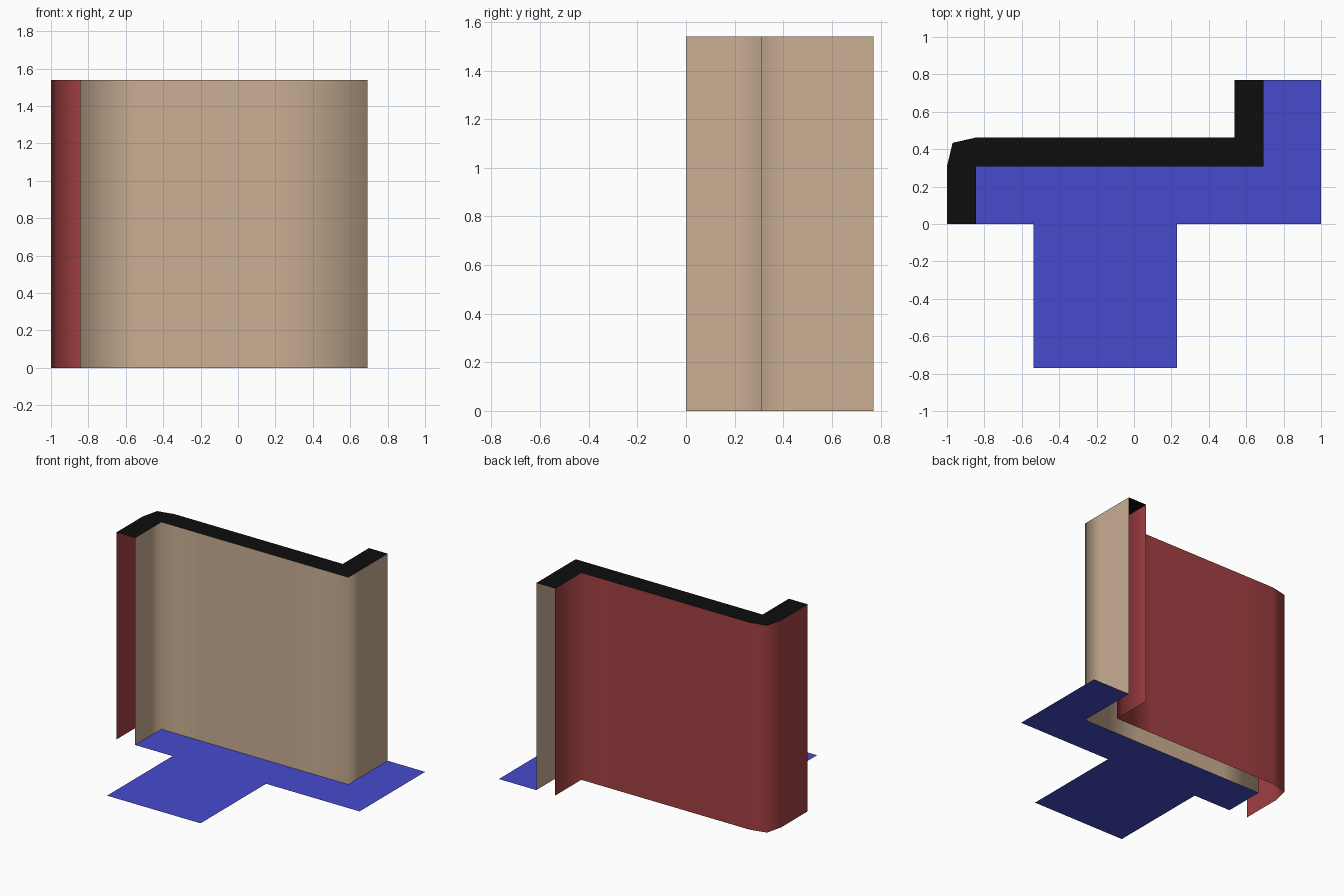
import bpy
import bmesh

if "Cube" in bpy.data.objects:
    bpy.data.objects.remove(bpy.data.objects["Cube"])

HEIGHT = 1.54


def material(name, rgb):
    m = bpy.data.materials.new(name)
    m.diffuse_color = (*rgb, 1)
    m.use_nodes = True
    m.node_tree.nodes["Principled BSDF"].inputs["Base Color"].default_value = m.diffuse_color
    return m


tan = material("tan plaster", (0.59, 0.425, 0.295))
red = material("brick red", (0.37, 0.052, 0.056))
black = material("black", (0.004, 0.004, 0.004))
blue = material("blue floor", (0.062, 0.07, 0.60))


def finish(name, bm, mat):
    mesh = bpy.data.meshes.new(name)
    bm.to_mesh(mesh)
    bm.free()
    mesh.materials.append(mat)
    ob = bpy.data.objects.new(name, mesh)
    bpy.context.collection.objects.link(ob)
    return ob


def wall_sheet(name, path, mat):
    """Upright sheet along a plan path, facing the right of the path."""
    bm = bmesh.new()
    low = [bm.verts.new((x, y, 0)) for x, y in path]
    high = [bm.verts.new((x, y, HEIGHT)) for x, y in path]
    for i in range(len(path) - 1):
        f = bm.faces.new((low[i], low[i + 1], high[i + 1], high[i]))
        f.smooth = True
    return finish(name, bm, mat)


def flat_plate(name, outline, z, mat):
    """Single flat face looking up."""
    bm = bmesh.new()
    f = bm.faces.new([bm.verts.new((x, y, z)) for x, y in outline])
    f.normal_update()
    if f.normal.z < 0:
        f.normal_flip()
    bmesh.ops.triangulate(bm, faces=bm.faces[:])
    return finish(name, bm, mat)


# Plan lines of the room side and the outer side of the wall
inner = [(-0.846, 0), (-0.846, 0.154), (-0.846, 0.308), (-0.538, 0.308),
         (0.231, 0.308), (0.692, 0.308), (0.692, 0.462), (0.692, 0.77)]
outer = [(0.538, 0.77), (0.538, 0.462), (0.231, 0.462), (-0.538, 0.462),
         (-0.846, 0.462), (-0.97, 0.434), (-1, 0.308), (-1, 0)]

wall_sheet("inner_wall", inner, tan)
wall_sheet("outer_wall", outer, red)
flat_plate("wall_top", inner + outer, HEIGHT, black)

# Floor fills the room side of the wall and the front corridor
flat_plate("floor", inner + [(1, 0.77), (1, 0), (0.231, 0), (0.231, -0.77),
                             (-0.538, -0.77), (-0.538, 0)], 0, blue)
